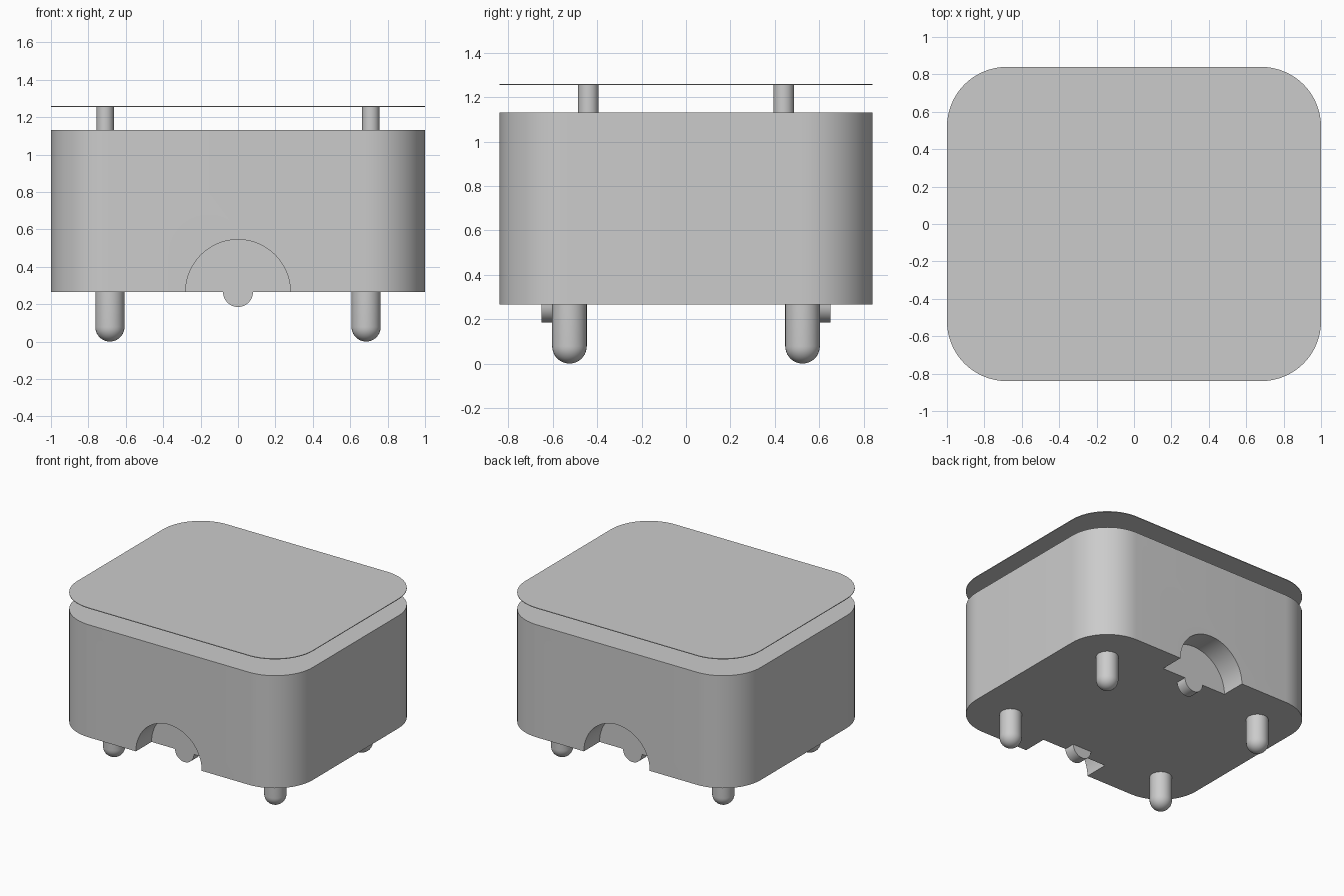
import bpy, bmesh
from math import sin, cos, pi, radians
from mathutils import Vector

cube = bpy.data.objects.get("Cube")
if cube:
    bpy.data.objects.remove(cube, do_unlink=True)

grey = bpy.data.materials.new("plain grey")
grey.use_nodes = True
colour = (0.6, 0.6, 0.6, 1)
grey.diffuse_color = colour
grey.node_tree.nodes["Principled BSDF"].inputs["Base Color"].default_value = colour

BASE, TOP, LID = 0.265, 1.13, 1.255


def finish(name, bm):
    bmesh.ops.recalc_face_normals(bm, faces=bm.faces)
    mesh = bpy.data.meshes.new(name)
    bm.to_mesh(mesh)
    bm.free()
    mesh.materials.append(grey)
    obj = bpy.data.objects.new(name, mesh)
    bpy.context.collection.objects.link(obj)
    return obj


def smooth(obj):
    bpy.ops.object.select_all(action='DESELECT')
    obj.select_set(True)
    bpy.context.view_layer.objects.active = obj
    bpy.ops.object.shade_smooth_by_angle(angle=radians(35))


def extrude(name, points, offset):
    bm = bmesh.new()
    face = bm.faces.new([bm.verts.new(p) for p in points])
    ext = bmesh.ops.extrude_face_region(bm, geom=[face])
    verts = [v for v in ext["geom"] if isinstance(v, bmesh.types.BMVert)]
    bmesh.ops.translate(bm, verts=verts, vec=Vector(offset))
    return finish(name, bm)


def rounded_rect(hx, hy, r, z, steps=16):
    pts = []
    for q, (sx, sy) in enumerate([(1, 1), (-1, 1), (-1, -1), (1, -1)]):
        for i in range(steps + 1):
            a = (q + i / steps) * pi / 2
            pts.append((sx * (hx - r) + r * cos(a), sy * (hy - r) + r * sin(a), z))
    return pts


def arc(radius, start, end, y, steps):
    return [(radius * cos(start + (end - start) * i / steps), y,
             BASE + radius * sin(start + (end - start) * i / steps))
            for i in range(steps + 1)]


def revolve(name, profile, x, y, steps=32):
    bm = bmesh.new()
    verts = [bm.verts.new((r, 0, z)) for r, z in profile]
    edges = [bm.edges.new(pair) for pair in zip(verts, verts[1:])]
    bmesh.ops.spin(bm, geom=verts + edges, cent=(0, 0, 0), axis=(0, 0, 1),
                   angle=2 * pi, steps=steps, use_duplicate=False)
    bmesh.ops.remove_doubles(bm, verts=bm.verts, dist=0.0001)
    bmesh.ops.translate(bm, verts=bm.verts, vec=(x, y, 0))
    smooth(finish(name, bm))


# Rounded body and the thin lid above it
outline = (1.0, 0.84, 0.32)
body = extrude("body", rounded_rect(*outline, BASE), (0, 0, TOP - BASE))
lid = extrude("lid", rounded_rect(*outline, LID), (0, 0, 0.005))
smooth(lid)

# Arched recesses in the front and back, each with a half disc on its inner wall
for side, s in (("front", -1), ("back", 1)):
    wall = 0.65 * s
    arch = arc(0.28, 0, pi, wall, 40)
    arch += [(-0.28, wall, BASE - 0.1), (0.28, wall, BASE - 0.1)]
    cutter = extrude("recess_cutter", arch, (0, 0.3 * s, 0))
    cutter.hide_render = True
    cut = body.modifiers.new("recess", 'BOOLEAN')
    cut.operation = 'DIFFERENCE'
    cut.solver = 'EXACT'
    cut.object = cutter
    bpy.context.view_layer.objects.active = body
    bpy.ops.object.modifier_apply(modifier=cut.name)
    bpy.data.objects.remove(cutter, do_unlink=True)
    smooth(extrude(side + "_half_disc", arc(0.08, pi, 2 * pi, wall, 24), (0, -0.085 * s, 0)))
smooth(body)

# Round-ended feet and lid posts at the four corners
foot_r, post_r = 0.078, 0.046
foot = [(foot_r * sin(i * pi / 20), foot_r * (1 - cos(i * pi / 20))) for i in range(11)]
foot += [(foot_r, BASE)]
post = [(post_r, TOP), (post_r, LID)]
for side, sy in (("front", -1), ("back", 1)):
    for hand, sx in (("right", -1), ("left", 1)):
        revolve(f"{side}_{hand}_foot", foot, 0.685 * sx, 0.525 * sy)
        revolve(f"{side}_{hand}_post", post, 0.71 * sx, 0.44 * sy)
